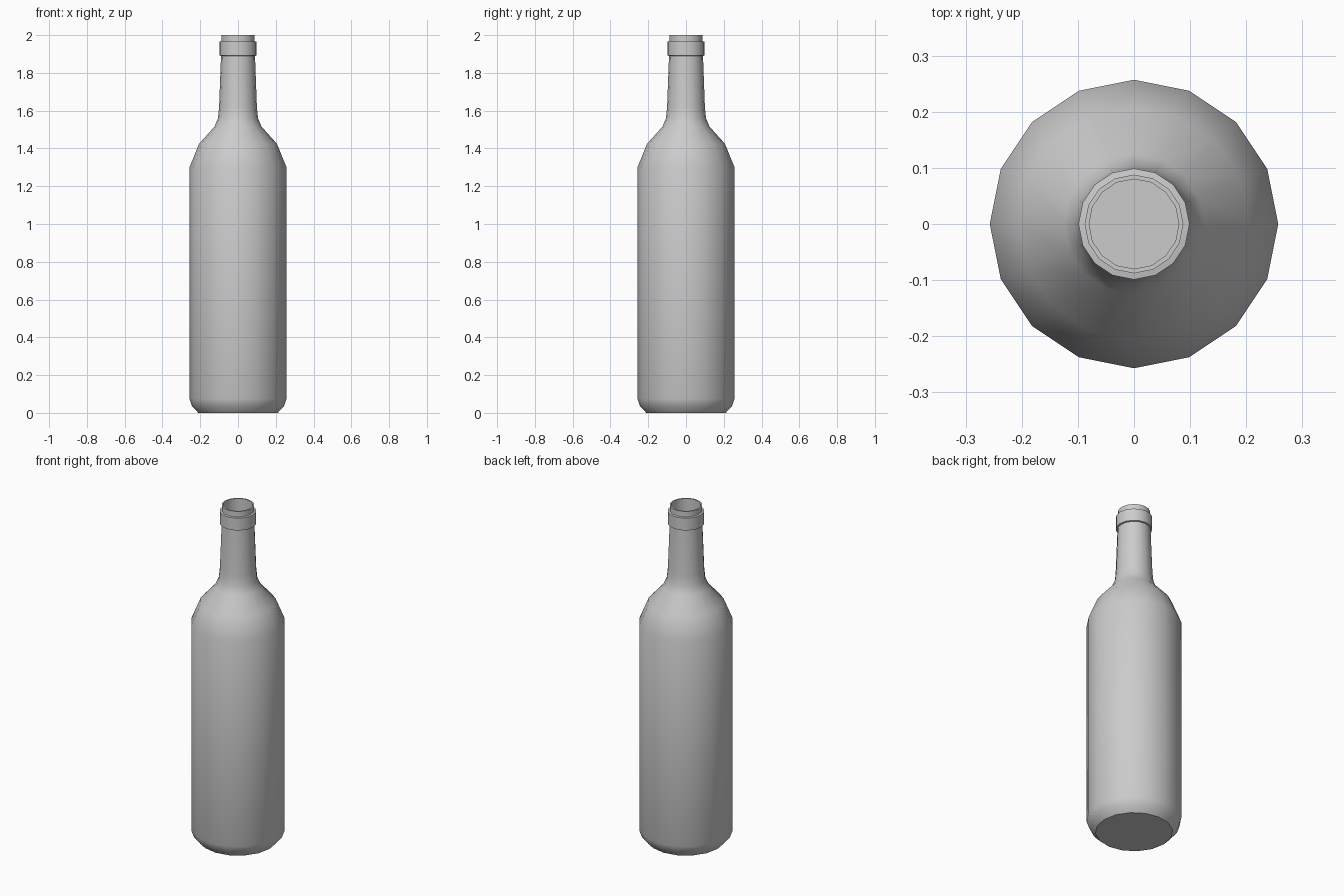
import bpy, bmesh, math

cube = bpy.data.objects.get("Cube")
if cube:
    bpy.data.objects.remove(cube, do_unlink=True)

SIDES = 16

glass = bpy.data.materials.new("plain_grey")
glass.use_nodes = True
grey = (0.6, 0.6, 0.6, 1)
glass.diffuse_color = grey
glass.node_tree.nodes["Principled BSDF"].inputs["Base Color"].default_value = grey


def lathe(name, profile):
    """Revolve (radius, height) points around z; radius 0 closes the end."""
    bm = bmesh.new()
    verts = [bm.verts.new((r, 0, z)) for r, z in profile]
    edges = [bm.edges.new(pair) for pair in zip(verts, verts[1:])]
    bmesh.ops.spin(bm, geom=verts + edges, cent=(0, 0, 0), axis=(0, 0, 1),
                   angle=math.tau, steps=SIDES, use_duplicate=False)
    bmesh.ops.remove_doubles(bm, verts=bm.verts, dist=0.0005)
    bmesh.ops.recalc_face_normals(bm, faces=bm.faces)
    mesh = bpy.data.meshes.new(name)
    bm.to_mesh(mesh)
    bm.free()
    mesh.materials.append(glass)
    obj = bpy.data.objects.new(name, mesh)
    bpy.context.collection.objects.link(obj)
    bpy.ops.object.select_all(action='DESELECT')
    obj.select_set(True)
    bpy.context.view_layer.objects.active = obj
    bpy.ops.object.shade_smooth_by_angle(angle=math.radians(35))
    return obj


# Outside: base, body, shoulder, neck, collar and lip
outside = [(0, 0), (0.21, 0), (0.243, 0.035), (0.257, 0.075), (0.257, 1.3),
           (0.206, 1.425), (0.125, 1.515), (0.106, 1.56), (0.1, 1.62),
           (0.09, 1.89), (0.099, 1.892), (0.099, 1.965), (0.088, 1.967),
           (0.088, 2.0)]
# Inside: mouth, neck, shoulder, wall and floor
inside = [(0.08, 2.0), (0.08, 1.89), (0.088, 1.62), (0.112, 1.51),
          (0.192, 1.42), (0.243, 1.295), (0.243, 0.08), (0.2, 0.015), (0, 0.015)]
lathe("bottle", outside + inside)
